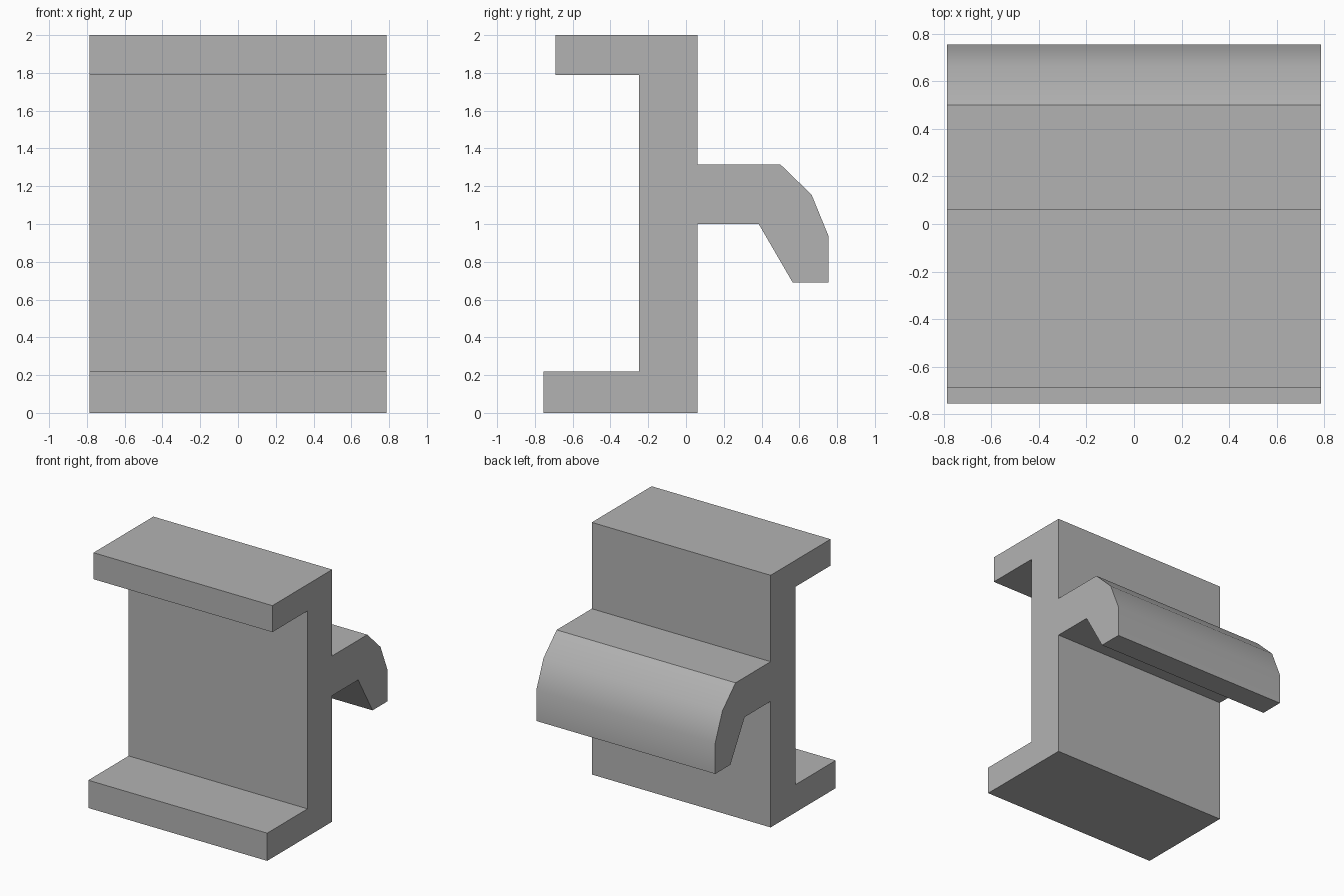
import bpy
import bmesh
import math
from mathutils import Vector

cube = bpy.data.objects.get("Cube")
if cube:
    bpy.data.objects.remove(cube, do_unlink=True)

WIDTH = 1.57

# Single plain grey
grey = bpy.data.materials.new("plain_grey")
grey.use_nodes = True
colour = (0.45, 0.45, 0.45, 1)
grey.diffuse_color = colour
grey.node_tree.nodes["Principled BSDF"].inputs["Base Color"].default_value = colour

# Side outline (y, z): channel with two front flanges
front_channel = [(0.06, 2), (-0.69, 2), (-0.69, 1.79), (-0.25, 1.79),
                 (-0.25, 0.22), (-0.755, 0.22), (-0.755, 0), (0.06, 0)]
# Rear hook, from its underside round the curved outside to its top
rear_hook = [(0.06, 1.0), (0.385, 1.0), (0.565, 0.69), (0.755, 0.69),
             (0.755, 0.935), (0.665, 1.155), (0.5, 1.315), (0.06, 1.315)]


def extrude_outline(name, outline, width, material):
    """Sweep a closed side outline across the full width."""
    bm = bmesh.new()
    side = bm.faces.new([bm.verts.new((-width / 2, y, z)) for y, z in outline])
    swept = bmesh.ops.extrude_face_region(bm, geom=[side], use_keep_orig=True)
    moved = [g for g in swept["geom"] if isinstance(g, bmesh.types.BMVert)]
    bmesh.ops.translate(bm, verts=moved, vec=Vector((width, 0, 0)))
    bmesh.ops.recalc_face_normals(bm, faces=bm.faces[:])
    mesh = bpy.data.meshes.new(name)
    bm.to_mesh(mesh)
    bm.free()
    mesh.materials.append(material)
    obj = bpy.data.objects.new(name, mesh)
    bpy.context.collection.objects.link(obj)
    return obj


bracket = extrude_outline("hooked_rail_bracket", front_channel + rear_hook, WIDTH, grey)

# Smooth only the gentle bends outside the hook
bpy.ops.object.select_all(action="DESELECT")
bracket.select_set(True)
bpy.context.view_layer.objects.active = bracket
bpy.ops.object.shade_smooth_by_angle(angle=math.radians(30))
